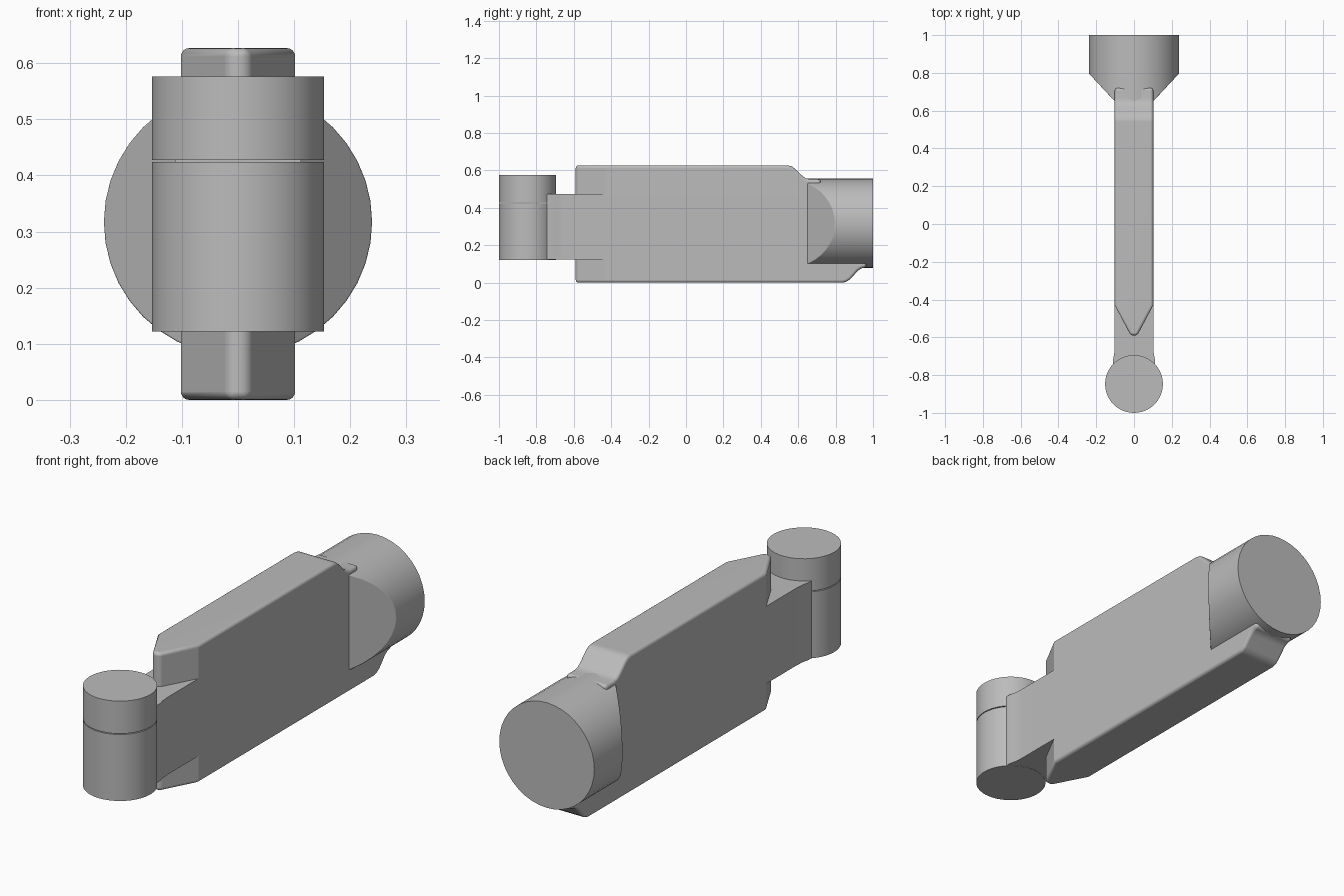
import bpy
import bmesh
from math import radians
from mathutils import Matrix, Vector

cube = bpy.data.objects.get("Cube")
if cube:
    bpy.data.objects.remove(cube, do_unlink=True)

GREY = (0.5, 0.5, 0.5, 1.0)
grey = bpy.data.materials.new("plain grey")
grey.use_nodes = True
grey.diffuse_color = GREY
grey.node_tree.nodes["Principled BSDF"].inputs["Base Color"].default_value = GREY


def finish(name, bm):
    """Turn a bmesh into a smooth-shaded object with crisp edges."""
    bmesh.ops.recalc_face_normals(bm, faces=bm.faces)
    mesh = bpy.data.meshes.new(name)
    bm.to_mesh(mesh)
    bm.free()
    mesh.materials.append(grey)
    obj = bpy.data.objects.new(name, mesh)
    bpy.context.collection.objects.link(obj)
    bpy.ops.object.select_all(action='DESELECT')
    obj.select_set(True)
    bpy.context.view_layer.objects.active = obj
    bpy.ops.object.shade_smooth_by_angle(angle=radians(26))
    weighted = obj.modifiers.new("even shading", 'WEIGHTED_NORMAL')
    weighted.keep_sharp = True
    return obj


def prism(points, offset):
    """Extrude a closed outline along an offset vector."""
    bm = bmesh.new()
    face = bm.faces.new([bm.verts.new(p) for p in points])
    out = bmesh.ops.extrude_face_region(bm, geom=[face], use_keep_orig=True)
    moved = [v for v in out["geom"] if isinstance(v, bmesh.types.BMVert)]
    bmesh.ops.translate(bm, verts=moved, vec=offset)
    bmesh.ops.recalc_face_normals(bm, faces=bm.faces)
    return bm


def slice_off(bm, point, normal):
    """Cut away everything on the normal side and cap the cut."""
    geom = bm.verts[:] + bm.edges[:] + bm.faces[:]
    cut = bmesh.ops.bisect_plane(bm, geom=geom, dist=1e-5, plane_co=point,
                                 plane_no=normal, clear_outer=True)
    edges = [e for e in cut["geom_cut"] if isinstance(e, bmesh.types.BMEdge)]
    bmesh.ops.holes_fill(bm, edges=edges, sides=0)
    bmesh.ops.recalc_face_normals(bm, faces=bm.faces)
    return edges


def round_edges(bm, edges, width):
    bmesh.ops.bevel(bm, geom=edges, offset=width, offset_type='OFFSET',
                    segments=4, profile=0.5, affect='EDGES', clamp_overlap=True)


def cylinder(radius, depth, sides, matrix):
    bm = bmesh.new()
    bmesh.ops.create_cone(bm, cap_ends=True, segments=sides, radius1=radius,
                          radius2=radius, depth=depth, matrix=matrix)
    return bm


# Long flat body, with a stepped top and a raised rear underside
HALF = 0.102
side_profile = [
    (-0.59, 0), (0.84, 0), (0.86, 0.006), (0.88, 0.02), (0.92, 0.065),
    (0.94, 0.077), (0.965, 0.082), (0.965, 0.3), (0.72, 0.3), (0.72, 0.553),
    (0.665, 0.553), (0.64, 0.558), (0.62, 0.573), (0.585, 0.608),
    (0.565, 0.622), (0.54, 0.627), (-0.59, 0.627),
]
body = prism([(-HALF, y, z) for y, z in side_profile], (2 * HALF, 0, 0))
for s in (-1, 1):
    # Wedge-shaped nose
    slice_off(body, (s * HALF, -0.43, 0), Vector((s * 0.155, -0.082, 0)).normalized())
crisp = [e for e in body.edges if e.is_manifold and e.calc_face_angle() > radians(35)]
round_edges(body, crisp, 0.015)
finish("body", body)

# Rear round socket, cut by two slanted planes towards the body
socket = cylinder(0.239, 0.4, 40, Matrix.Translation((0, 0.8, 0.317))
                  @ Matrix.Rotation(radians(90), 4, 'X'))
for s in (-1, 1):
    slice_off(socket, (s * HALF, 0.65, 0.317), Vector((s * 0.15, -0.14, 0)).normalized())
slanted = [f for f in socket.faces if f.normal.y < -0.5 and abs(f.normal.x) > 0.5]
rims = {e for f in slanted for e in f.edges
        if (e.verts[0].co.y + e.verts[1].co.y) / 2 > 0.62}
round_edges(socket, list(rims), 0.012)
finish("rear_socket", socket)

# Front tongue, flaring slightly where it meets the knuckle
right_edge = [(HALF, -0.43), (HALF, -0.65), (0.105, -0.69), (0.112, -0.72), (0.112, -0.745)]
outline = right_edge + [(-x, y) for x, y in reversed(right_edge)]
tongue = prism([(x, y, 0.123) for x, y in outline], (0, 0, 0.352))
finish("front_tongue", tongue)

# Upright front knuckle in two stacked pieces with a fine seam
for name, low, high in (("lower_knuckle", 0.122, 0.424), ("upper_knuckle", 0.428, 0.576)):
    place = Matrix.Translation((0, -0.847, (low + high) / 2))
    finish(name, cylinder(0.153, high - low, 48, place))
